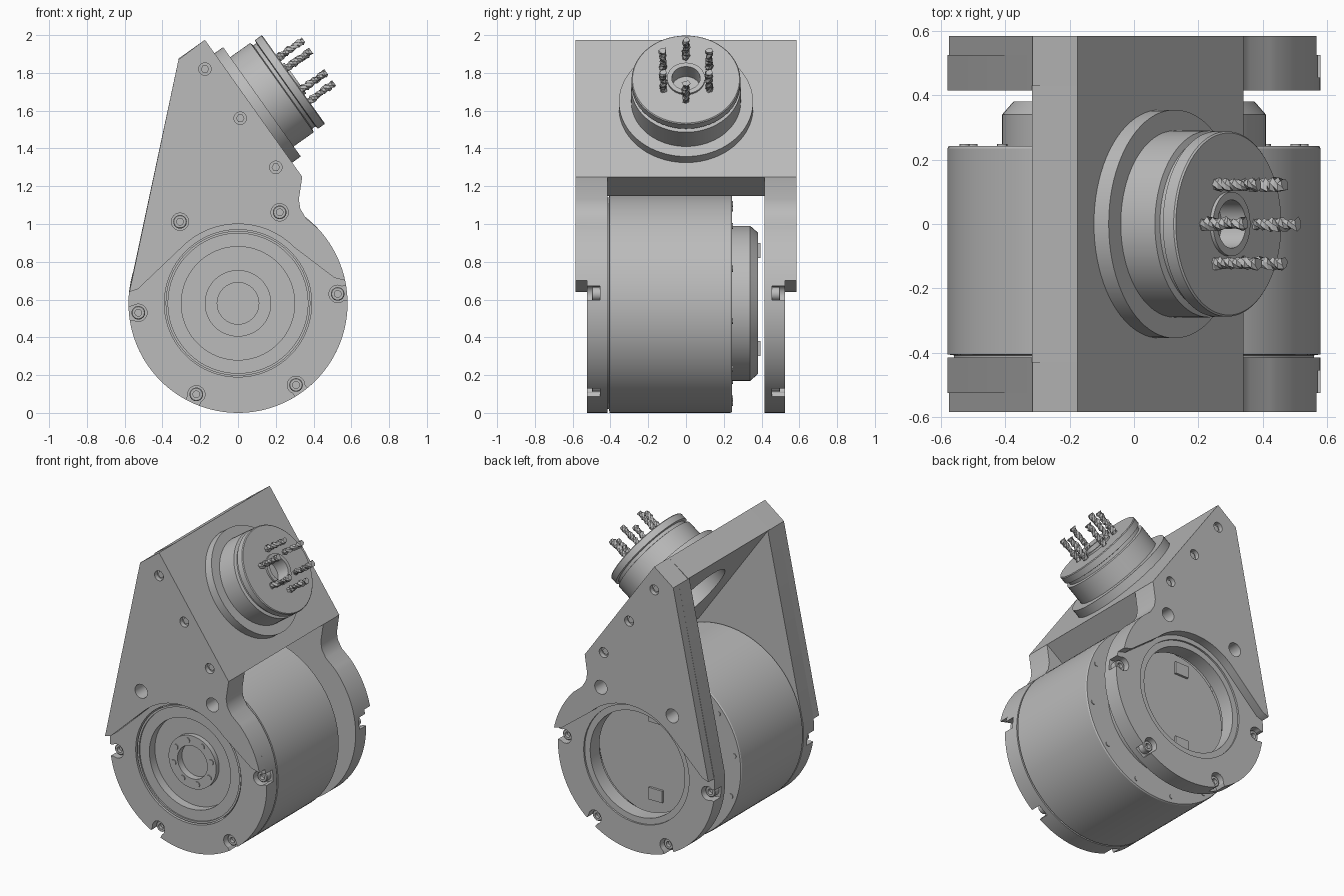
import bpy, bmesh, math, random
from mathutils import Vector

random.seed(4)
cube = bpy.data.objects.get("Cube")
if cube:
    bpy.data.objects.remove(cube, do_unlink=True)

metal = bpy.data.materials.new("machined_grey")
metal.use_nodes = True
grey = (0.5, 0.5, 0.5, 1)
metal.diffuse_color = grey
metal.node_tree.nodes["Principled BSDF"].inputs["Base Color"].default_value = grey

smooth_parts = []
FRONT, BACK = Vector((0, -1, 0)), Vector((0, 1, 0))
CZ = 0.58                     # height of the main axis
R = 0.58                      # main housing radius


def finish(name, bm, smooth=True):
    bmesh.ops.recalc_face_normals(bm, faces=bm.faces)
    mesh = bpy.data.meshes.new(name)
    bm.to_mesh(mesh)
    bm.free()
    mesh.materials.append(metal)
    ob = bpy.data.objects.new(name, mesh)
    bpy.context.collection.objects.link(ob)
    if smooth:
        smooth_parts.append(ob)
    return ob


def lathe(name, profile, origin, axis, segs=64, jitter=0, smooth=True):
    """Turn (radius, height) points about an axis; closed at both ends."""
    bm = bmesh.new()
    rot = axis.to_track_quat('Z', 'Y')
    rings = []
    for k, (r, h) in enumerate(profile):
        ring = []
        for i in range(segs):
            a = math.tau * i / segs + (k * 0.6 if jitter else 0)
            q = r + random.uniform(-jitter, jitter)
            ring.append(bm.verts.new(rot @ Vector((q * math.cos(a), q * math.sin(a), h)) + origin))
        rings.append(ring)
    for a, b in zip(rings, rings[1:]):
        for i in range(segs):
            j = (i + 1) % segs
            bm.faces.new((a[i], a[j], b[j], b[i]))
    bm.faces.new(rings[0])
    bm.faces.new(rings[-1])
    return finish(name, bm, smooth)


def rod(name, r, h0, h1, origin, axis, segs=24, smooth=True):
    return lathe(name, [(r, h0), (r, h1)], origin, axis, segs, 0, smooth)


def prism(name, pts, y0, y1, smooth=True):
    """Extrude an (x, z) outline along y."""
    bm = bmesh.new()
    face = bm.faces.new([bm.verts.new((x, y0, z)) for x, z in pts])
    ext = bmesh.ops.extrude_face_region(bm, geom=[face])
    moved = [v for v in ext["geom"] if isinstance(v, bmesh.types.BMVert)]
    bmesh.ops.translate(bm, verts=moved, vec=(0, y1 - y0, 0))
    return finish(name, bm, smooth)


def cut(target, cutters):
    for c in cutters:
        c.hide_render = True
        mod = target.modifiers.new("cut", 'BOOLEAN')
        mod.operation, mod.solver, mod.object = 'DIFFERENCE', 'EXACT', c
    deps = bpy.context.evaluated_depsgraph_get()
    target.data = bpy.data.meshes.new_from_object(target.evaluated_get(deps))
    target.modifiers.clear()


def drop(cutters):
    for c in cutters:
        bpy.data.objects.remove(c, do_unlink=True)


def arc(r, a0, a1, n):
    return [(r * math.cos(math.radians(a0 + (a1 - a0) * i / n)),
             CZ + r * math.sin(math.radians(a0 + (a1 - a0) * i / n))) for i in range(n + 1)]


# Cheek outlines: full side plate, and the thicker upper layer with an arched foot
head = [(-0.315, 1.87), (-0.175, 1.975), (0.34, 1.25), (0.322, 1.13),
        (0.33, 1.08), (0.36, 1.03)]
full_outline = head + arc(R, 43.5, -187, 72)
upper_outline = (head + arc(R, 43.5, 12, 10) + [(0.51, 0.715)]
                 + arc(0.42, 45, 135, 24) + [(-0.53, 0.655), (-0.575, 0.64)])

bolt_angles = [math.radians(5.4 + 60 * i) for i in range(6)]
plate_bolts = [(-0.175, 1.82), (0.012, 1.56), (0.2, 1.3)]

for side, axis in (("front", FRONT), ("back", BACK)):
    s = axis.y
    layers = [prism(side + "_cheek", full_outline, s * 0.415, s * 0.525),
              prism(side + "_cheek_upper", upper_outline, s * 0.52, s * 0.585)]
    hub = Vector((0, 0, CZ))
    cutters = []
    if side == "front":
        cutters.append(rod("bore_cutter", 0.39, 0.3, 0.7, hub, axis, 64))
    else:
        cutters.append(rod("bore_cutter", 0.35, 0.3, 0.7, hub, axis, 64))
        cutters.append(rod("counterbore_cutter", 0.39, 0.513, 0.7, hub, axis, 64))

    # Counterbored bolts around the rim; the lower ones open outward
    for i, a in enumerate(bolt_angles):
        out = Vector((math.cos(a), 0, math.sin(a)))
        p = hub + out * 0.53
        cutters.append(rod("bolt_cutter", 0.046, 0.455, 0.7, p, axis))
        if i not in (1, 2):
            t = Vector((-out.z, 0, out.x)) * 0.038
            quad = [p - t, p + t, p + t + out * 0.1, p - t + out * 0.1]
            cutters.append(prism("slot_cutter", [(v.x, v.z) for v in quad], s * 0.455, s * 0.7))
        bolt = lathe(side + "_rim_bolt", [(0.036, 0.44), (0.036, 0.494), (0.032, 0.498),
                                          (0.018, 0.498), (0.018, 0.475)], p, axis, 24)

    # Bolts that hold the sloping plate
    for x, z in plate_bolts:
        p = Vector((x, 0, z))
        cutters.append(rod("hole_cutter", 0.033, 0.555, 0.7, p, axis))
        rod(side + "_plate_bolt", 0.022, 0.55, 0.565, p, axis, 6, False)

    for layer in layers:
        cut(layer, cutters)
    smooth_parts[:] = [o for o in smooth_parts if o not in cutters]
    drop(cutters)

# Main drum and its rear cap
axis_centre = Vector((0, 0, CZ))
lathe("drum", [(0.56, -0.418), (0.56, -0.408), (0.58, -0.405), (0.58, 0.235),
               (0.575, 0.243), (0.4, 0.243)], axis_centre, BACK, 96)
lathe("rear_cap", [(0.41, 0.2), (0.41, 0.34), (0.375, 0.38)], axis_centre, BACK, 64)
for i in range(12):
    a = math.radians(20 + 30 * i)
    p = axis_centre + Vector((math.cos(a), 0, math.sin(a))) * 0.535
    rod("drum_rear_screw", 0.016, 0.24, 0.248, p, BACK, 12)
for z in (0.34, 0.86):
    prism("connector_block", [(-0.1, z - 0.04), (0, z - 0.04), (0, z + 0.04), (-0.1, z + 0.04)],
          0.37, 0.395, False)

# Front output ring with recessed floor and hub
lathe("output_ring", [(0.383, 0.4), (0.383, 0.517), (0.37, 0.517), (0.37, 0.508),
                      (0.3, 0.508), (0.3, 0.45), (0.176, 0.45), (0.176, 0.482),
                      (0.11, 0.482), (0.11, 0.435)], axis_centre, FRONT, 80)
for i in range(8):
    a = math.radians(15 + 45 * i)
    p = axis_centre + Vector((math.cos(a), 0, math.sin(a))) * 0.143
    rod("hub_screw", 0.019, 0.475, 0.488, p, FRONT, 12)

# Sloping mount plate between the cheeks
top, low = Vector((-0.175, 0, 1.975)), Vector((0.34, 0, 1.25))
along = (low - top).normalized()
normal = Vector((-along.z, 0, along.x))
depth = normal * 0.175
plate = prism("mount_plate", [(v.x, v.z) for v in (top, low, low - depth, top - depth)], -0.43, 0.43)
seat = Vector((0.082, 0, 1.615))
bore = rod("plate_bore_cutter", 0.25, -0.4, 0.1, seat, normal, 64)
cut(plate, [bore])
smooth_parts.remove(bore)
drop([bore])

# Flanged connector with central socket
lathe("connector", [(0.27, -0.01), (0.355, -0.005), (0.355, 0.055), (0.29, 0.055),
                    (0.29, 0.185), (0.27, 0.19), (0.27, 0.21), (0.288, 0.214),
                    (0.288, 0.255), (0.283, 0.26), (0.1, 0.26), (0.1, 0.272),
                    (0.075, 0.272), (0.075, 0.18)], seat, normal, 80)

# Six twisted wire ends in a ring
for i in range(6):
    a = math.tau * i / 6
    p = seat + along * (0.14 * math.cos(a)) + BACK * (0.14 * math.sin(a))
    lathe("wire_end", [(0.019, 0.25 + 0.0145 * k) for k in range(13)], p, normal, 6, 0.006, False)

# Smooth round parts, keep machined edges sharp
bpy.ops.object.select_all(action='DESELECT')
for ob in smooth_parts:
    ob.select_set(True)
bpy.context.view_layer.objects.active = smooth_parts[0]
bpy.ops.object.shade_smooth_by_angle(angle=math.radians(30))
